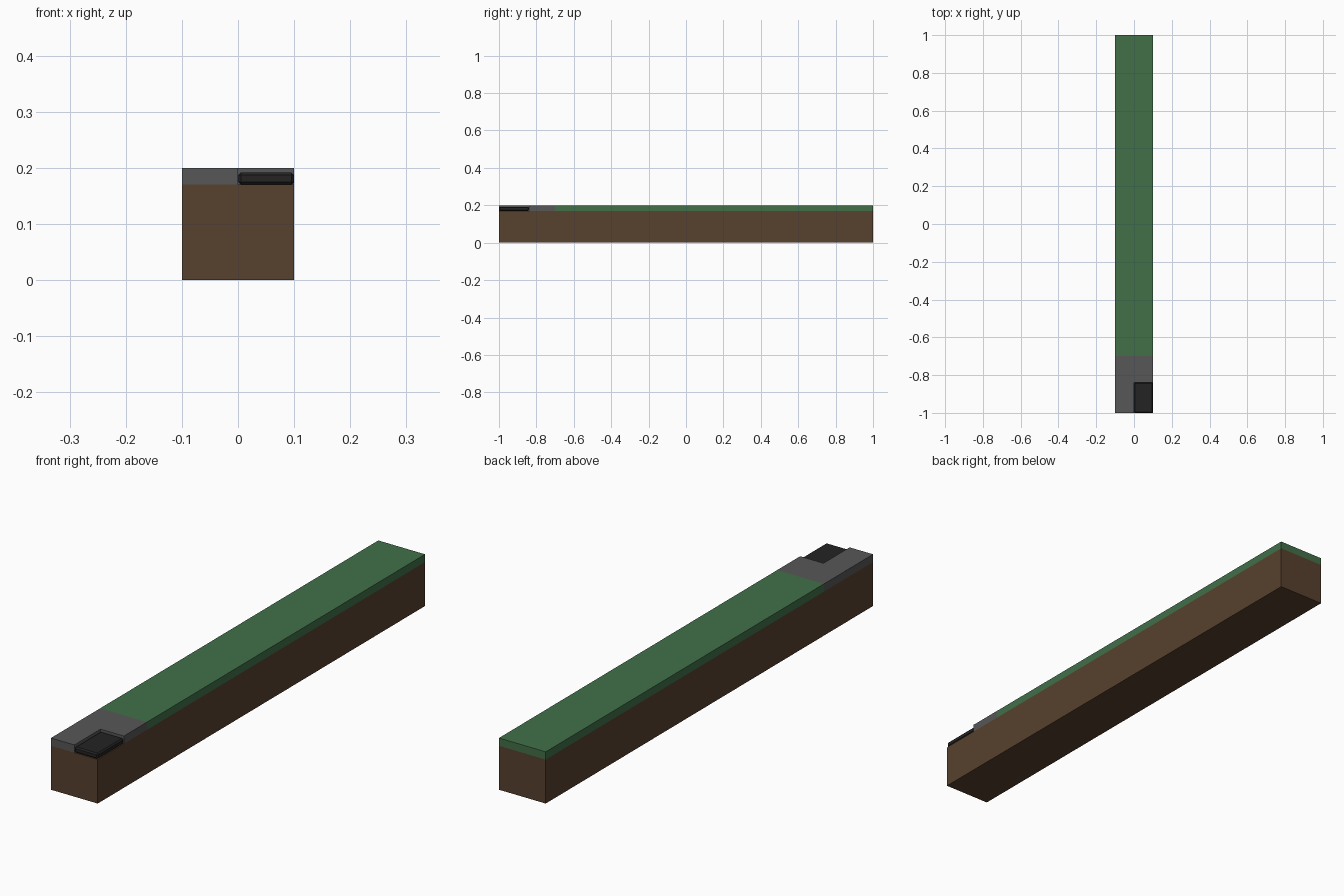
import bpy, bmesh

if "Cube" in bpy.data.objects:
    bpy.data.objects.remove(bpy.data.objects["Cube"])


def material(name, rgb):
    m = bpy.data.materials.new(name)
    m.diffuse_color = (*rgb, 1.0)
    m.use_nodes = True
    m.node_tree.nodes["Principled BSDF"].inputs["Base Color"].default_value = m.diffuse_color
    return m


SOIL = material("soil brown", (0.095, 0.053, 0.027))
GRASS = material("grass green", (0.054, 0.160, 0.066))
STONE = material("paving grey", (0.095, 0.095, 0.095))
DARK = material("dark tile", (0.017, 0.017, 0.017))


def prism(name, outline, z0, z1, mat, bevel=0.0):
    """Extrude a counter-clockwise xy outline from z0 to z1."""
    bm = bmesh.new()
    base = bm.faces.new([bm.verts.new((x, y, z0)) for x, y in outline])
    top = bmesh.ops.extrude_face_region(bm, geom=[base])["geom"]
    verts = [g for g in top if isinstance(g, bmesh.types.BMVert)]
    bmesh.ops.translate(bm, verts=verts, vec=(0, 0, z1 - z0))
    if bevel:
        bmesh.ops.bevel(bm, geom=bm.edges[:], offset=bevel, segments=1,
                        profile=0.5, affect='EDGES')
    bmesh.ops.recalc_face_normals(bm, faces=bm.faces[:])
    mesh = bpy.data.meshes.new(name)
    bm.to_mesh(mesh)
    bm.free()
    mesh.materials.append(mat)
    obj = bpy.data.objects.new(name, mesh)
    bpy.context.collection.objects.link(obj)
    return obj


def rect(x0, x1, y0, y1):
    return [(x0, y0), (x1, y0), (x1, y1), (x0, y1)]


# Long soil block
prism("soil_block", rect(-0.1, 0.1, -1, 1), 0, 0.17, SOIL)

# Grass layer
prism("grass_layer", rect(-0.1, 0.1, -0.7, 1), 0.17, 0.2, GRASS)

# Paving with a notch in its front right corner
prism("paving", [(-0.1, -1), (0, -1), (0, -0.84), (0.1, -0.84),
                 (0.1, -0.7), (-0.1, -0.7)], 0.17, 0.2, STONE)

# Chamfered dark tile set in the notch
prism("dark_tile", rect(0, 0.1, -1, -0.84), 0.17, 0.192, DARK, bevel=0.005)
